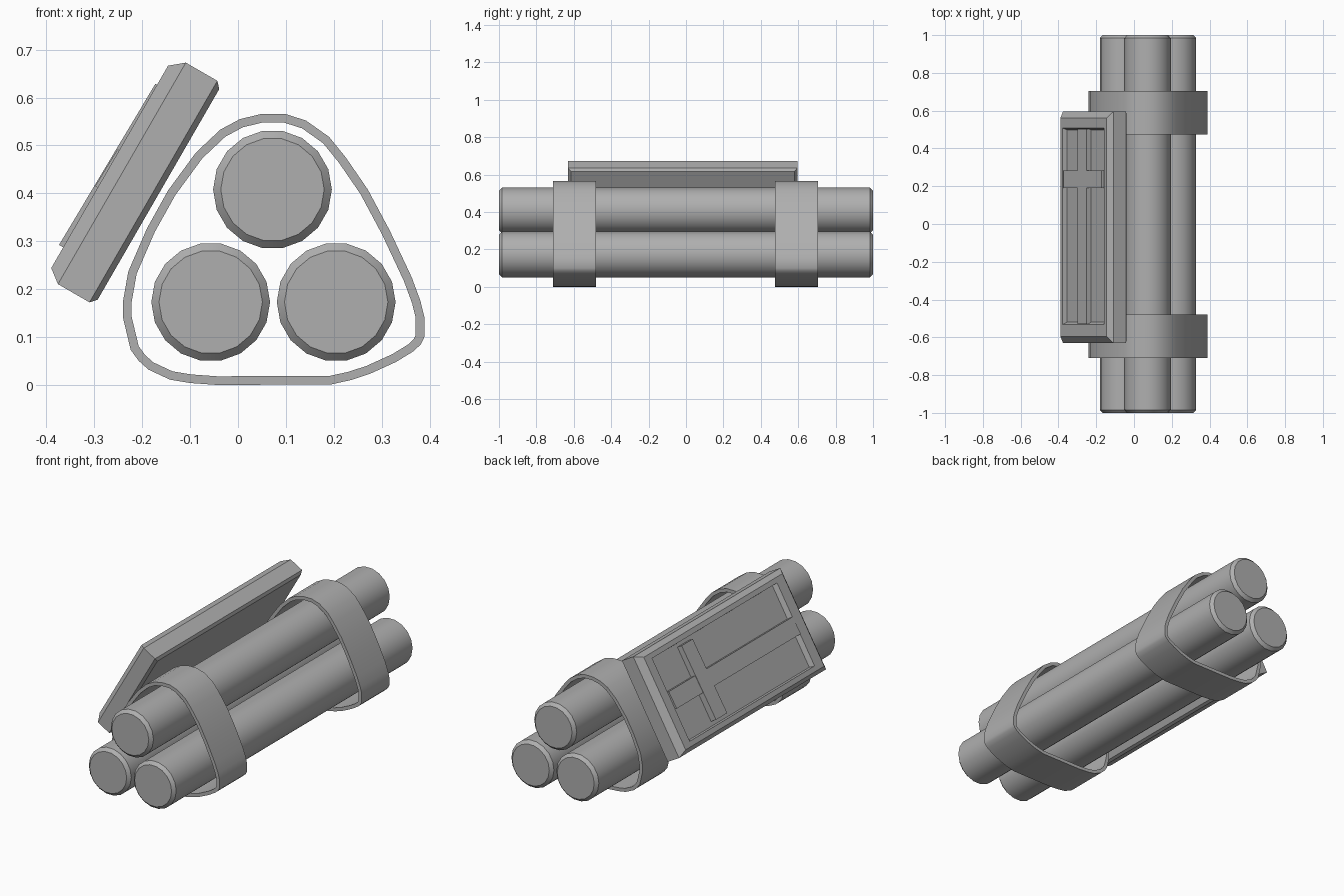
import bpy, bmesh
from math import radians, cos
from mathutils import Matrix, Vector

if "Cube" in bpy.data.objects:
    bpy.data.objects.remove(bpy.data.objects["Cube"])

# Dark grey finish shared by every part
GREY = bpy.data.materials.new("dark_grey")
GREY.diffuse_color = (0.43, 0.43, 0.43, 1)
GREY.use_nodes = True
GREY.node_tree.nodes["Principled BSDF"].inputs["Base Color"].default_value = GREY.diffuse_color


def make_object(name, bm, smooth_angle=None):
    bmesh.ops.recalc_face_normals(bm, faces=bm.faces)
    mesh = bpy.data.meshes.new(name)
    bm.to_mesh(mesh)
    bm.free()
    mesh.materials.append(GREY)
    ob = bpy.data.objects.new(name, mesh)
    bpy.context.collection.objects.link(ob)
    if smooth_angle:
        bpy.ops.object.select_all(action='DESELECT')
        ob.select_set(True)
        bpy.context.view_layer.objects.active = ob
        bpy.ops.object.shade_smooth_by_angle(angle=radians(smooth_angle))
    return ob


def loft(bm, rings, closed=False):
    """Skin equal-length rings; cap the ends unless the loft closes on itself."""
    rows = [[bm.verts.new(p) for p in r] for r in rings]
    n = len(rows[0])
    pairs = list(zip(rows, rows[1:])) + ([(rows[-1], rows[0])] if closed else [])
    for a, b in pairs:
        for i in range(n):
            j = (i + 1) % n
            bm.faces.new((a[i], a[j], b[j], b[i]))
    if not closed:
        bm.faces.new(rows[0])
        bm.faces.new(rows[-1])


# Three tubes with chamfered ends
def tube(name, x, z):
    bm = bmesh.new()
    rings = []
    for y, r in ((-1, 0.108), (-0.984, 0.124), (0.984, 0.124), (1, 0.108)):
        ring = []
        for i in range(18):
            d = Matrix.Rotation(radians(20 * i), 3, 'Y') @ Vector((r, 0, 0))
            ring.append(d + Vector((x, y, z)))
        rings.append(ring)
    loft(bm, rings)
    make_object(name, bm, 30)


tube("tube_left", -0.057, 0.173)
tube("tube_right", 0.205, 0.173)
tube("tube_top", 0.072, 0.408)

# Straps: rounded triangular outline, offset inward for thickness
OUTLINE = [Vector(p) for p in (
    (0.05, 0.566), (0.098, 0.566), (0.142, 0.552), (0.19, 0.518), (0.225, 0.475),
    (0.271, 0.408), (0.317, 0.322), (0.363, 0.224), (0.381, 0.175), (0.389, 0.142),
    (0.389, 0.10), (0.382, 0.085), (0.366, 0.07), (0.33, 0.048), (0.275, 0.023),
    (0.235, 0.01), (0.194, 0.001), (-0.044, 0.0), (-0.1, 0.004), (-0.142, 0.011),
    (-0.187, 0.032), (-0.207, 0.05), (-0.224, 0.073), (-0.24, 0.14), (-0.24, 0.175),
    (-0.229, 0.237), (-0.19, 0.327), (-0.146, 0.406), (-0.088, 0.485),
    (-0.037, 0.533), (0.004, 0.555))]


def inset_outline(pts, t):
    out = []
    for i, p in enumerate(pts):
        d1 = (p - pts[i - 1]).normalized()
        d2 = (pts[(i + 1) % len(pts)] - p).normalized()
        n = Vector((d1.y + d2.y, -d1.x - d2.x)).normalized()
        out.append(p + n * t / max(0.5, cos(d1.angle(d2) / 2)))
    return out


INNER = inset_outline(OUTLINE, 0.018)


def strap(name, y0, y1):
    bm = bmesh.new()
    loft(bm, [[(p.x, y, p.y) for p in pts] for pts, y in
              ((OUTLINE, y0), (OUTLINE, y1), (INNER, y1), (INNER, y0))], closed=True)
    make_object(name, bm, 50)


strap("strap_front", -0.71, -0.48)
strap("strap_back", 0.475, 0.705)

# Panel space: local x runs up the slope, local z points outward
PANEL = Matrix(((0.5, 0, -0.866, -0.39), (0, 1, 0, 0),
                (0.866, 0, 0.5, 0.244), (0, 0, 0, 1)))


def rect(a0, a1, y0, y1, c0, c1=None):
    """Rectangle in panel space; c1 lets its upper edge sit at another height."""
    c1 = c0 if c1 is None else c1
    return [PANEL @ Vector(p) for p in
            ((a0, y0, c0), (a1, y0, c1), (a1, y1, c1), (a0, y1, c0))]


# Side panel: chamfered slab with a recessed face
bm = bmesh.new()
loft(bm, [rect(-0.009, 0.499, -0.615, 0.58, -0.117),
          rect(-0.022, 0.512, -0.63, 0.595, -0.105),
          rect(-0.022, 0.512, -0.63, 0.595, -0.029),
          rect(0.0, 0.488, -0.595, 0.56, 0.0),
          rect(0.025, 0.463, -0.532, 0.508, 0.0),
          rect(0.029, 0.459, -0.52, 0.498, -0.024)])
make_object("side_panel", bm)

# Crossed raised bars inside the recess, tilted slightly
for name, a0, a1, y0, y1, low, high in (
        ("long_bar", 0.194, 0.284, -0.53, 0.503, 0.006, 0.004),
        ("cross_bar", 0.05, 0.442, 0.19, 0.283, 0.010, 0.004)):
    bm = bmesh.new()
    loft(bm, [rect(a0, a1, y0, y1, -0.03), rect(a0, a1, y0, y1, low, high)])
    make_object(name, bm)
